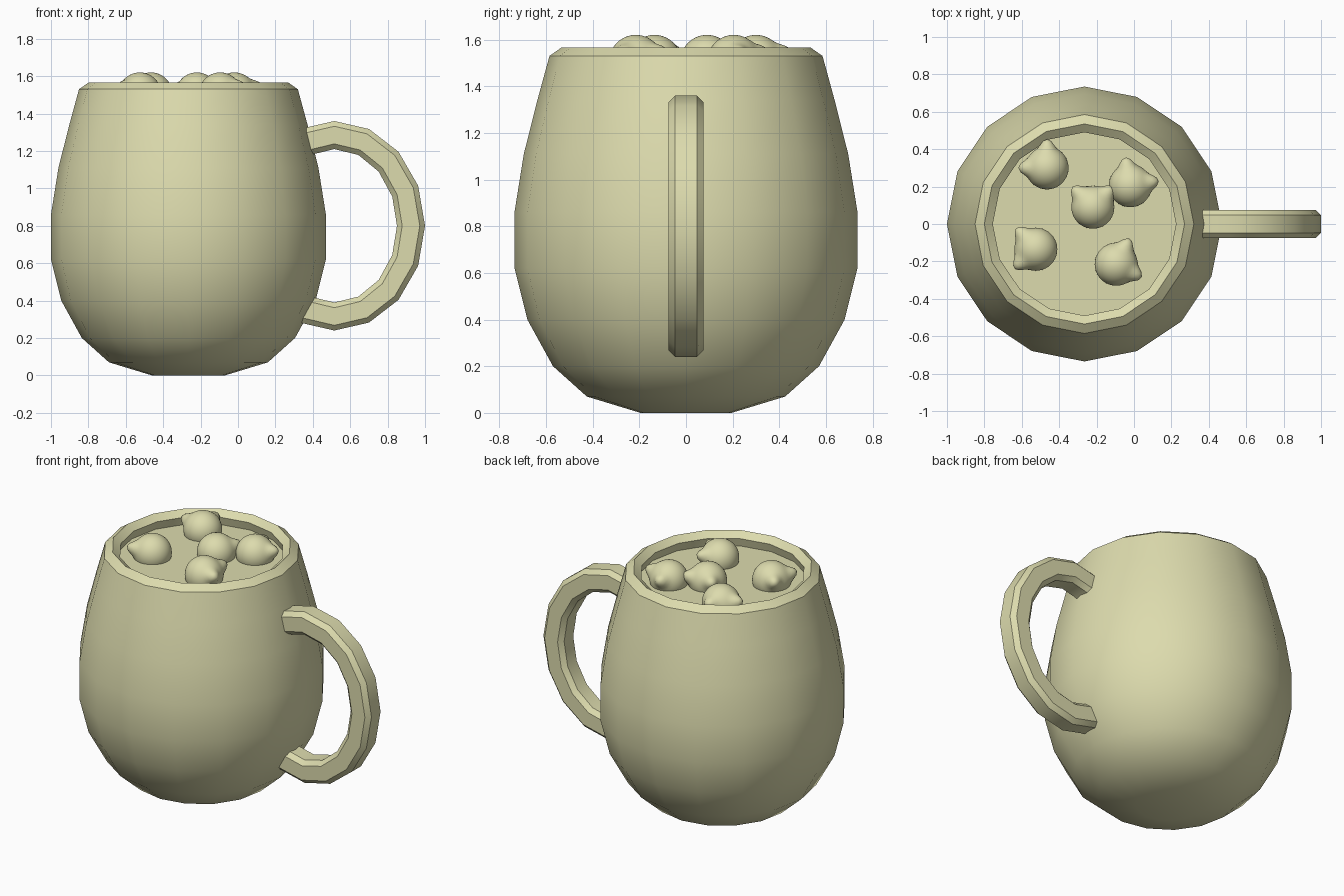
import bpy, bmesh
from math import sin, cos, pi, radians, exp
from mathutils import Vector

cube = bpy.data.objects.get("Cube")
if cube:
    bpy.data.objects.remove(cube, do_unlink=True)

# One ceramic colour for everything
cream = bpy.data.materials.new("pale_olive_cream")
cream.use_nodes = True
color = (0.72, 0.71, 0.42, 1)
cream.diffuse_color = color
cream.node_tree.nodes["Principled BSDF"].inputs["Base Color"].default_value = color

CUP_X = -0.265
SIDES = 16


def finish(name, bm, angle=30):
    bmesh.ops.recalc_face_normals(bm, faces=bm.faces)
    mesh = bpy.data.meshes.new(name)
    bm.to_mesh(mesh)
    bm.free()
    mesh.materials.append(cream)
    obj = bpy.data.objects.new(name, mesh)
    bpy.context.collection.objects.link(obj)
    bpy.ops.object.select_all(action='DESELECT')
    obj.select_set(True)
    bpy.context.view_layer.objects.active = obj
    bpy.ops.object.shade_smooth_by_angle(angle=radians(angle))
    return obj


def loft(name, rings):
    """Skin a list of equal-sized point rings and cap both ends."""
    bm = bmesh.new()
    loops = [[bm.verts.new(p) for p in ring] for ring in rings]
    n = len(loops[0])
    for a, b in zip(loops, loops[1:]):
        for i in range(n):
            j = (i + 1) % n
            bm.faces.new((a[i], a[j], b[j], b[i]))
    bm.faces.new(loops[0])
    bm.faces.new(loops[-1])
    return finish(name, bm)


def circle(r, z):
    return [(CUP_X + r * cos(2 * pi * i / SIDES), r * sin(2 * pi * i / SIDES), z)
            for i in range(SIDES)]


# Mug: outer wall, bevelled rim, then down the inner wall to the floor
outer = [(0.195, 0), (0.425, 0.07), (0.57, 0.2), (0.68, 0.4), (0.735, 0.62),
         (0.735, 0.86), (0.695, 1.11), (0.637, 1.34), (0.585, 1.53)]
rim = [(0.535, 1.565), (0.49, 1.53)]
inner = [(0.545, 1.33), (0.6, 1.1), (0.64, 0.86), (0.64, 0.62), (0.58, 0.4), (0.42, 0.2)]
loft("mug_body", [circle(r, z) for r, z in outer + rim + inner])

# Drink surface
loft("drink", [circle(0.5, 1.45), circle(0.51, 1.475)])

# Handle: chamfered square section swept round an elliptical arc
h, c = 0.075, 0.047
section = [(h, c), (c, h), (-c, h), (-h, c), (-h, -c), (-c, -h), (c, -h), (h, -c)]
arc = []
for k in range(-6, 7):
    t = k * pi / 8
    arc.append([(0.515 + (0.41 + u) * cos(t), v, 0.8 + (0.485 + u) * sin(t))
                for u, v in section])
loft("handle", arc)


# Marshmallow heads: round blobs with two blended ears
def marshmallow(name, x, y, facing):
    ears = []
    for side in (-1, 1):
        a = radians(facing + side * 45)
        ears.append(Vector((cos(a), sin(a), 0.3)).normalized())
    bm = bmesh.new()
    bmesh.ops.create_icosphere(bm, subdivisions=4, radius=1)
    for v in bm.verts:
        d = v.co.normalized()
        bump = sum(exp(-(d.angle(e) / 0.3) ** 2) for e in ears)
        v.co = d * (0.115 + 0.045 * bump)
    obj = finish(name, bm, 60)
    obj.location = (x, y, 1.505)


spots = [(-0.465, 0.3, 135), (-0.02, 0.205, 55), (-0.22, 0.09, 90),
         (-0.525, -0.135, 177), (-0.095, -0.215, 17)]
for i, (x, y, facing) in enumerate(spots):
    marshmallow("marshmallow_%d" % (i + 1), x, y, facing)
